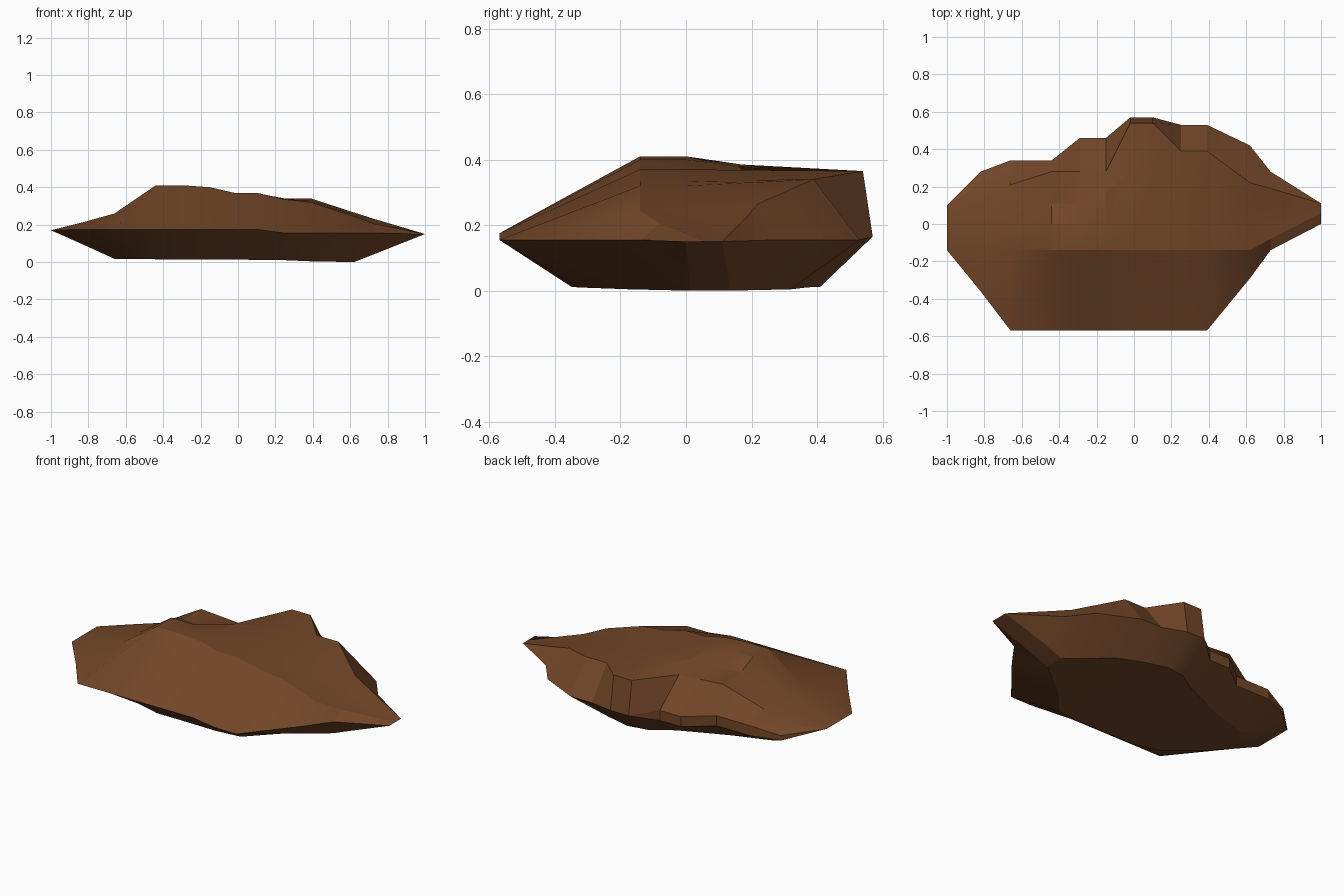
import bpy, bmesh, math

# Cross-sections of the slab from left to right:
# x, front rim y, plateau z, back shoulder y, back shoulder z, back rim y,
# bottom front y, bottom back y, bottom z
SECTIONS = [
    (-1.00, -0.14, 0.17, 0.10, 0.17, 0.10, -0.14, 0.10, 0.17),
    (-0.82, -0.36, 0.215, 0.21, 0.19, 0.28, -0.14, 0.11, 0.09),
    (-0.66, -0.57, 0.26, 0.21, 0.24, 0.34, -0.13, 0.12, 0.017),
    (-0.44, -0.57, 0.41, 0.28, 0.355, 0.34, -0.31, 0.19, 0.015),
    (-0.29, -0.57, 0.41, 0.28, 0.345, 0.46, -0.35, 0.25, 0.014),
    (-0.15, -0.57, 0.40, 0.28, 0.335, 0.46, -0.35, 0.31, 0.014),
    (-0.02, -0.57, 0.37, 0.54, 0.365, 0.57, -0.35, 0.39, 0.013),
    (0.10, -0.57, 0.37, 0.54, 0.365, 0.57, -0.35, 0.41, 0.012),
    (0.25, -0.57, 0.335, 0.39, 0.34, 0.53, -0.33, 0.37, 0.01),
    (0.39, -0.57, 0.32, 0.39, 0.34, 0.53, -0.17, 0.32, 0.004),
    (0.62, -0.29, 0.245, 0.22, 0.265, 0.42, 0.01, 0.13, 0.0),
    (0.73, -0.14, 0.205, 0.19, 0.23, 0.28, 0.01, 0.13, 0.043),
    (1.00, 0.00, 0.15, 0.11, 0.15, 0.11, 0.00, 0.11, 0.15),
]


def ring(s):
    x, yf, zt, yt, zs, yr, bf, bb, zb = s
    rim = 0.175 if x < 0.2 else 0.155
    hi = lo = min(rim, 0.165)
    if -0.9 < x < -0.1:          # short upright wall on the stepped side
        hi, lo = (0.19, 0.13) if x > -0.7 else (0.15, 0.12)
    if abs(x) == 1:
        rim = hi = lo = zt
    crest = -0.14 if yf < -0.2 else yf + 0.06
    mid = max(0.0, crest + 0.01)
    ledge = ((mid + yt) / 2, (zt + zs) / 2)
    if -0.5 < x < -0.2:          # lower terrace behind the peak
        ledge = (0.11, zs + 0.006)
    elif x == -0.15:             # ridge running back from the peak
        ledge = (0.17, 0.385)
    return [(x, yf, rim), (x, crest, zt), (x, mid, zt), (x, *ledge),
            (x, yt, zs), (x, yr, hi), (x, yr, lo), (x, bb, zb), (x, bf, zb)]


# Rock slab lofted through the sections
bm = bmesh.new()
rings = [[bm.verts.new(p) for p in ring(s)] for s in SECTIONS]
for a, b in zip(rings, rings[1:]):
    for i in range(len(a)):
        j = (i + 1) % len(a)
        bm.faces.new((a[i], b[i], b[j], a[j]))
bmesh.ops.remove_doubles(bm, verts=bm.verts, dist=0.001)
bmesh.ops.dissolve_degenerate(bm, edges=bm.edges, dist=0.001)
bmesh.ops.recalc_face_normals(bm, faces=bm.faces)
mesh = bpy.data.meshes.new("rock_slab")
bm.to_mesh(mesh)
bm.free()
rock = bpy.data.objects.new("rock_slab", mesh)
bpy.context.collection.objects.link(rock)

# Brown stone colour
mat = bpy.data.materials.new("brown_stone")
mat.diffuse_color = (0.17, 0.062, 0.021, 1)
mesh.materials.append(mat)

bpy.context.view_layer.objects.active = rock
rock.select_set(True)
bpy.ops.object.shade_smooth_by_angle(angle=math.radians(20))
